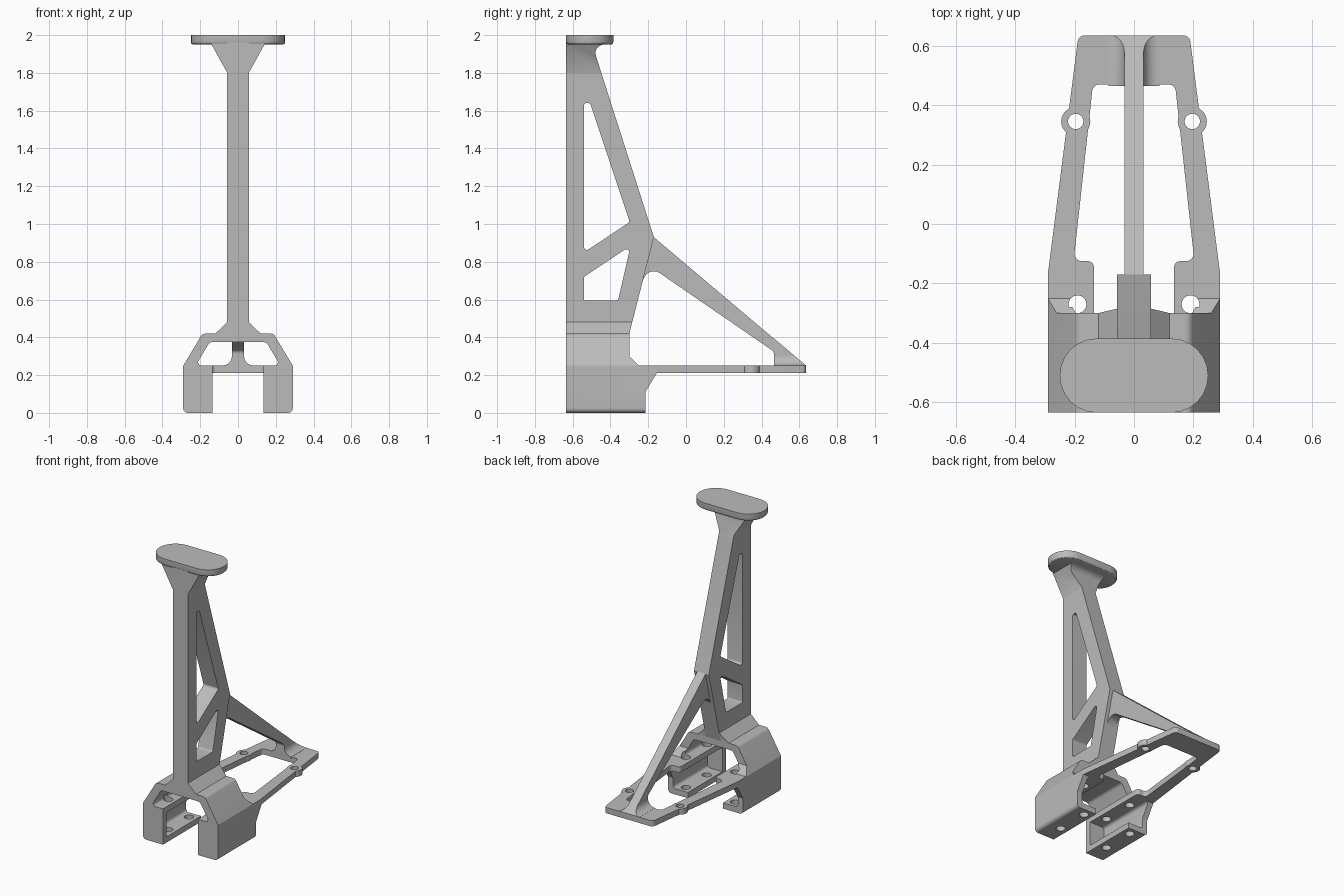
import bpy, bmesh, math
from mathutils import Vector, Matrix

if "Cube" in bpy.data.objects:
    bpy.data.objects.remove(bpy.data.objects["Cube"])

grey = bpy.data.materials.new("plain grey")
grey.diffuse_color = (0.5, 0.5, 0.5, 1)
grey.use_nodes = True
grey.node_tree.nodes["Principled BSDF"].inputs["Base Color"].default_value = grey.diffuse_color

# Local profile plane -> world, by extrusion axis
AXES = {
    "X": Matrix(((0, 0, 1), (1, 0, 0), (0, 1, 0))),
    "Y": Matrix(((1, 0, 0), (0, 0, -1), (0, 1, 0))),
    "Z": Matrix.Identity(3),
}


def rounded(points, steps=6):
    """Replace each (a, b, radius) corner by an arc; (a, b) stays sharp."""
    out, n = [], len(points)
    for i, p in enumerate(points):
        c = Vector(p[:2])
        if len(p) < 3:
            out.append(c)
            continue
        u = (Vector(points[i - 1][:2]) - c).normalized()
        v = (Vector(points[(i + 1) % n][:2]) - c).normalized()
        half = u.angle(v) / 2
        centre = c + (u + v).normalized() * p[2] / math.sin(half)
        t = p[2] / math.tan(half)
        a, b = c + u * t - centre, c + v * t - centre
        sweep = a.angle_signed(b)
        for k in range(steps + 1):
            out.append(centre + Matrix.Rotation(-sweep * k / steps, 2) @ a)
    return out


def mirrored(half):
    return half + [(-p[0],) + tuple(p[1:]) for p in reversed(half)]


def circle(x, y, r, n=24):
    return [(x + r * math.cos(2 * math.pi * k / n),
             y + r * math.sin(2 * math.pi * k / n)) for k in range(n)]


def extrude(name, axis, lo, hi, *loops):
    """Filled profile (later loops are holes) extruded from lo to hi."""
    cu = bpy.data.curves.new(name, "CURVE")
    cu.dimensions, cu.fill_mode, cu.extrude = "2D", "BOTH", (hi - lo) / 2
    for loop in loops:
        pts = rounded(loop)
        sp = cu.splines.new("POLY")
        sp.points.add(len(pts) - 1)
        for q, p in zip(sp.points, pts):
            q.co = (p[0], p[1], 0, 1)
        sp.use_cyclic_u = True
    tmp = bpy.data.objects.new(name + "_curve", cu)
    bpy.context.collection.objects.link(tmp)
    dg = bpy.context.evaluated_depsgraph_get()
    me = bpy.data.meshes.new_from_object(tmp.evaluated_get(dg))
    bpy.data.objects.remove(tmp)
    bm = bmesh.new()
    bm.from_mesh(me)
    bmesh.ops.remove_doubles(bm, verts=bm.verts, dist=1e-5)
    bmesh.ops.transform(bm, matrix=AXES[axis].to_4x4(), verts=bm.verts)
    shift = Vector([(lo + hi) / 2 if a == axis else 0 for a in "XYZ"])
    bmesh.ops.translate(bm, vec=shift, verts=bm.verts)
    bmesh.ops.recalc_face_normals(bm, faces=bm.faces)
    bm.to_mesh(me)
    bm.free()
    me.materials.clear()
    me.materials.append(grey)
    ob = bpy.data.objects.new(name, me)
    bpy.context.collection.objects.link(ob)
    return ob


def combine(ob, other, operation):
    mod = ob.modifiers.new(operation, "BOOLEAN")
    mod.operation, mod.solver, mod.object = operation, "EXACT", other
    bpy.context.view_layer.objects.active = ob
    bpy.ops.object.modifier_apply(modifier=mod.name)
    bpy.data.objects.remove(other)


def drill(ob, x, y, r):
    for s in (-1, 1):
        combine(ob, extrude("drill", "Z", -0.05, 0.28, circle(s * x, y, r)), "DIFFERENCE")


# Column with two lightening windows
column_side = [(-0.635, 0.40), (-0.635, 1.96), (-0.42, 1.96), (-0.42, 1.95),
               (-0.496, 1.95, 0.045), (-0.17, 0.93), (-0.305, 0.40)]
upper_window = [(-0.54, 1.64, 0.012), (-0.508, 1.64, 0.012), (-0.298, 1.01, 0.015),
                (-0.54, 0.85, 0.015)]
lower_window = [(-0.54, 0.72, 0.012), (-0.293, 0.885, 0.015), (-0.36, 0.595, 0.012),
                (-0.54, 0.595, 0.008)]
extrude("column", "X", -0.057, 0.057, column_side, upper_window, lower_window)

# Flared neck under the cap
neck = extrude("neck", "Y", -0.635, -0.40,
               mirrored([(0.057, 1.78), (0.057, 1.80), (0.143, 1.955)]))
combine(neck, extrude("neck_clip", "X", -0.3, 0.3, column_side), "INTERSECT")

# Cap with a rounded lower rim
cap = extrude("cap", "Z", 1.95, 2.0,
              mirrored([(0.25, -0.635, 0.1249), (0.25, -0.385, 0.1249)]))
bm = bmesh.new()
bm.from_mesh(cap.data)
rim = [e for e in bm.edges if all(v.co.z < 1.96 for v in e.verts)
       and any(abs(f.normal.z) < 0.5 for f in e.link_faces)]
bmesh.ops.bevel(bm, geom=rim, offset=0.014, segments=3, profile=0.5, affect="EDGES")
bm.to_mesh(cap.data)
bm.free()

# Arched clamp with C-shaped legs
clamp = extrude("clamp", "Y", -0.635, -0.15, mirrored([
    (0.057, 0.48), (0.12, 0.42), (0.188, 0.42, 0.03), (0.29, 0.25), (0.29, 0, 0.025),
    (0.135, 0), (0.135, 0.04), (0.25, 0.04, 0.02), (0.25, 0.21, 0.02), (0.135, 0.21),
    (0.135, 0.25), (0.225, 0.25, 0.018), (0.15, 0.375, 0.03)]))
combine(clamp, extrude("clamp_clip", "X", -0.4, 0.4, [
    (-0.70, -0.1), (-0.215, -0.1), (-0.215, 0.11), (-0.155, 0.21), (-0.155, 0.25),
    (-0.25, 0.25), (-0.30, 0.30), (-0.30, 0.42), (-0.282, 0.49), (-0.70, 0.49)]), "INTERSECT")
for y in (-0.27, -0.50):
    drill(clamp, 0.19, y, 0.03)

# Closed front walls of the legs
for side, s in (("left", -1), ("right", 1)):
    extrude(side + "_leg_front", "Y", -0.635, -0.595, [
        (s * 0.135, 0, 0.01), (s * 0.29, 0, 0.025), (s * 0.29, 0.25), (s * 0.135, 0.25)])

# Base frame with bolt lugs
frame = extrude("base_frame", "Z", 0.21, 0.25, mirrored([
    (0.187, 0.635, 0.025), (0.29, -0.17), (0.135, -0.17), (0.135, -0.125, 0.02),
    (0.203, -0.125, 0.025), (0.138, 0.47, 0.025)]))
for s in (-1, 1):
    combine(frame, extrude("lug", "Z", 0.21, 0.25, circle(s * 0.196, 0.345, 0.049)), "UNION")
drill(frame, 0.196, 0.345, 0.026)

# Diagonal brace and its filleted foot
extrude("brace", "X", -0.032, 0.032, [
    (-0.17, 0.93), (0.635, 0.25), (0.465, 0.25), (0.465, 0.325, 0.025),
    (-0.19, 0.775, 0.055), (-0.23, 0.70), (-0.25, 0.71), (-0.20, 0.90)])
foot = extrude("brace_foot", "Y", 0.465, 0.635, mirrored([
    (0.032, 0.42), (0.032, 0.251, 0.05), (0.085, 0.251), (0.085, 0.24)]))
combine(foot, extrude("foot_clip", "X", -0.3, 0.3, [
    (0.46, 0.23), (0.636, 0.23), (0.636, 0.2505), (0.46, 0.399)]), "INTERSECT")

# Smooth the fillets, keep the edges crisp
bpy.ops.object.select_all(action="DESELECT")
for ob in bpy.context.scene.objects:
    ob.select_set(True)
    bpy.context.view_layer.objects.active = ob
bpy.ops.object.shade_smooth_by_angle(angle=math.radians(30))
